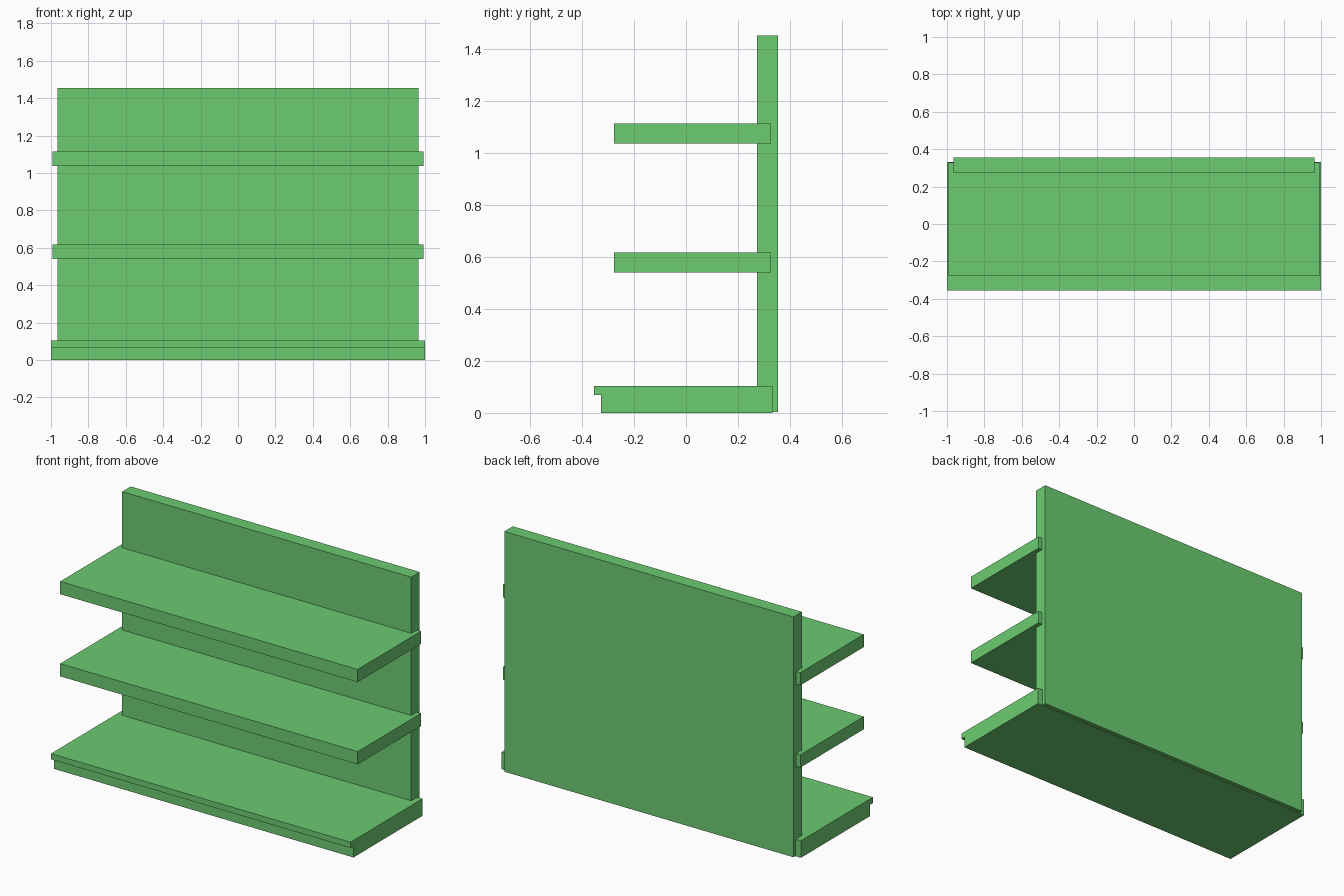
import bpy
import bmesh

cube = bpy.data.objects.get("Cube")
if cube:
    bpy.data.objects.remove(cube, do_unlink=True)

green = bpy.data.materials.new("shelf green")
green.use_nodes = True
colour = (0.15, 0.597, 0.165, 1)
green.diffuse_color = colour
green.node_tree.nodes["Principled BSDF"].inputs["Base Color"].default_value = colour


def extrude_profile(name, half_width, profile):
    """Sweep a closed (y, z) side profile across the width."""
    bm = bmesh.new()
    face = bm.faces.new([bm.verts.new((-half_width, y, z)) for y, z in profile])
    swept = bmesh.ops.extrude_face_region(bm, geom=[face])
    new_verts = [v for v in swept["geom"] if isinstance(v, bmesh.types.BMVert)]
    bmesh.ops.translate(bm, verts=new_verts, vec=(2 * half_width, 0, 0))
    bmesh.ops.recalc_face_normals(bm, faces=bm.faces)
    mesh = bpy.data.meshes.new(name)
    bm.to_mesh(mesh)
    bm.free()
    mesh.materials.append(green)
    obj = bpy.data.objects.new(name, mesh)
    bpy.context.collection.objects.link(obj)
    return obj


def rectangle(y0, y1, z0, z1):
    return [(y0, z0), (y1, z0), (y1, z1), (y0, z1)]


# Upright back board
extrude_profile("back_panel", 0.965, rectangle(0.274, 0.355, 0.003, 1.453))

# Base shelf with an overhanging front lip
extrude_profile("base_shelf", 1.0, [
    (-0.327, 0), (0.332, 0), (0.332, 0.103),
    (-0.355, 0.103), (-0.355, 0.068), (-0.327, 0.068)])

# Two upper shelves
for name, z in (("middle_shelf", 0.541), ("upper_shelf", 1.037)):
    extrude_profile(name, 0.993, rectangle(-0.277, 0.328, z, z + 0.077))
